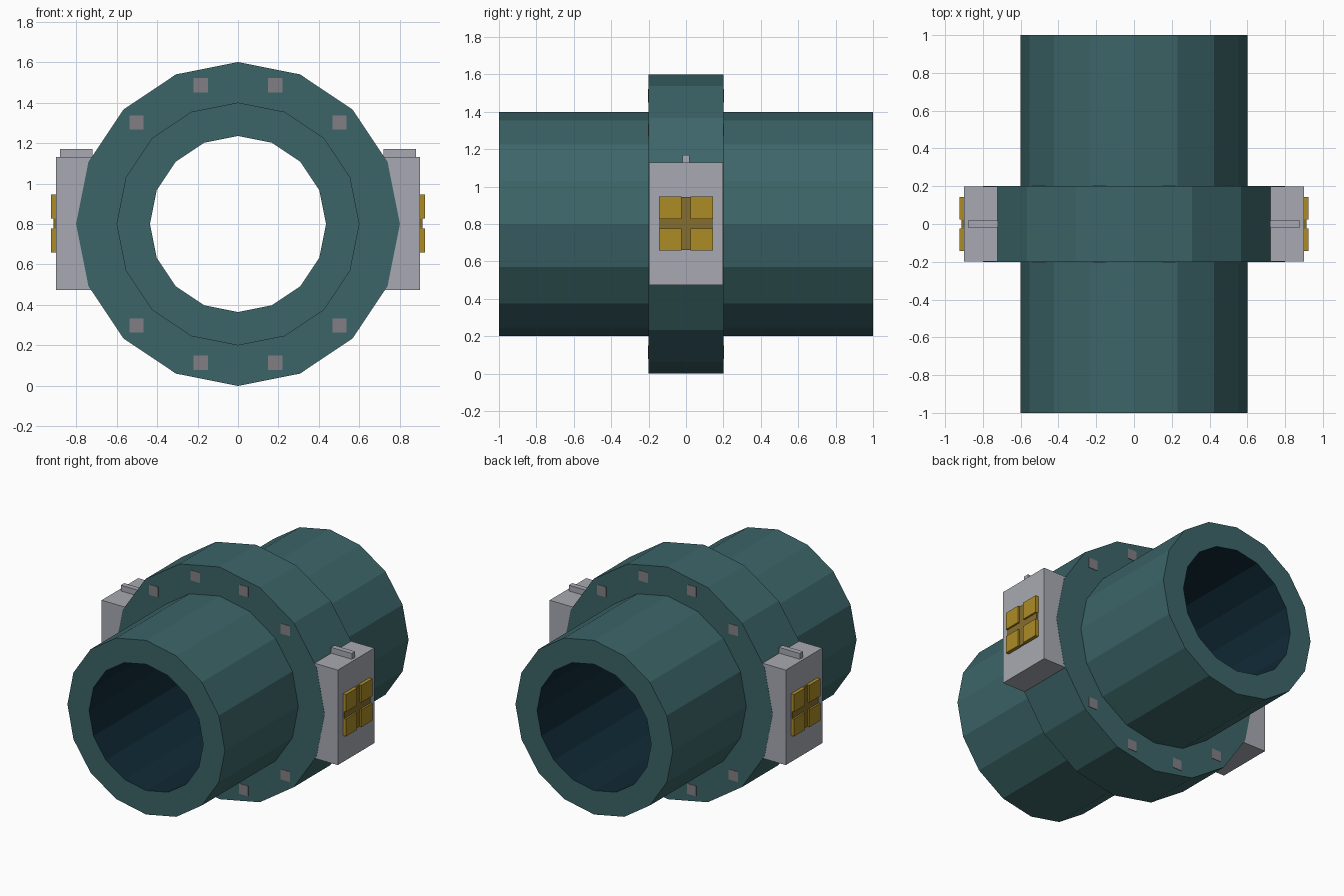
import bpy, bmesh, math
from mathutils import Matrix, Vector

if "Cube" in bpy.data.objects:
    bpy.data.objects.remove(bpy.data.objects["Cube"])

SIDES = 16
CZ = 0.8  # height of the pipe axis


def srgb(r, g, b):
    def f(c):
        c /= 255
        return c / 12.92 if c <= 0.04045 else ((c + 0.055) / 1.055) ** 2.4
    return (f(r), f(g), f(b), 1)


def material(name, rgb):
    m = bpy.data.materials.new(name)
    m.diffuse_color = srgb(*rgb)
    m.use_nodes = True
    m.node_tree.nodes["Principled BSDF"].inputs["Base Color"].default_value = m.diffuse_color
    return m


TEAL = material("teal", (60, 101, 104))
BORE = material("dark_blue", (16, 42, 54))
GREY = material("light_grey", (168, 170, 178))
BOLT = material("bolt_grey", (130, 127, 133))
GOLD = material("gold", (172, 140, 38))
BROWN = material("dark_gold", (134, 109, 44))


def finish(name, bm, *mats):
    bmesh.ops.recalc_face_normals(bm, faces=bm.faces[:])
    me = bpy.data.meshes.new(name)
    bm.to_mesh(me)
    bm.free()
    for m in mats:
        me.materials.append(m)
    ob = bpy.data.objects.new(name, me)
    bpy.context.collection.objects.link(ob)
    return ob


def add_box(bm, lo, hi):
    lo, hi = Vector(lo), Vector(hi)
    mat = Matrix.Translation((lo + hi) / 2) @ Matrix.Diagonal((*(hi - lo), 1))
    bmesh.ops.create_cube(bm, size=1, matrix=mat)


def side_boxes(name, mat, boxes):
    """One object for each side, mirrored across x."""
    for label, s in (("right", 1), ("left", -1)):
        bm = bmesh.new()
        for lo, hi in boxes:
            add_box(bm, lo, hi)
        bmesh.ops.scale(bm, vec=(s, 1, 1), verts=bm.verts[:])
        finish(f"{name}_{label}", bm, mat)


# Pipe with collar: closed profile (radius, y) turned around the y axis
R_BORE = 0.435
profile = [(R_BORE, -1), (0.6, -1), (0.6, -0.2), (0.8, -0.2),
           (0.8, 0.2), (0.6, 0.2), (0.6, 1), (R_BORE, 1)]
bm = bmesh.new()
rings = []
for i in range(SIDES):
    a = 2 * math.pi * i / SIDES
    rings.append([bm.verts.new((r * math.cos(a), y, CZ + r * math.sin(a))) for r, y in profile])
n = len(profile)
for i in range(SIDES):
    p, q = rings[i], rings[(i + 1) % SIDES]
    for j in range(n):
        k = (j + 1) % n
        f = bm.faces.new((p[j], p[k], q[k], q[j]))
        f.material_index = 1 if j == n - 1 else 0  # bore lining
finish("pipe_with_collar", bm, TEAL, BORE)

# Square bolt heads on both collar faces
bm = bmesh.new()
for s in (-1, 1):
    for deg in (45, 75, 105, 135, 225, 255, 285, 315):
        x = 0.71 * math.cos(math.radians(deg))
        z = CZ + 0.71 * math.sin(math.radians(deg))
        y0, y1 = sorted((s * 0.19, s * 0.203))
        add_box(bm, (x - 0.035, y0, z - 0.035), (x + 0.035, y1, z + 0.035))
finish("collar_bolts", bm, BOLT)

# Side housings and the small bars on top of them
side_boxes("housing", GREY, [((0.72, -0.199, 0.475), (0.9, 0.199, 1.13))])
side_boxes("top_bar", GREY, [((0.72, -0.018, 1.12), (0.88, 0.018, 1.17))])

# Emblem-free panels: dark backing forms the cross between four gold tiles
side_boxes("panel_backing", BROWN, [((0.89, -0.142, 0.66), (0.912, 0.142, 0.944))])
tiles = []
for y in (-0.0845, 0.0845):
    for z in (0.802 - 0.0845, 0.802 + 0.0845):
        tiles.append(((0.9, y - 0.0595, z - 0.0595), (0.924, y + 0.0595, z + 0.0595)))
side_boxes("panel_tiles", GOLD, tiles)
